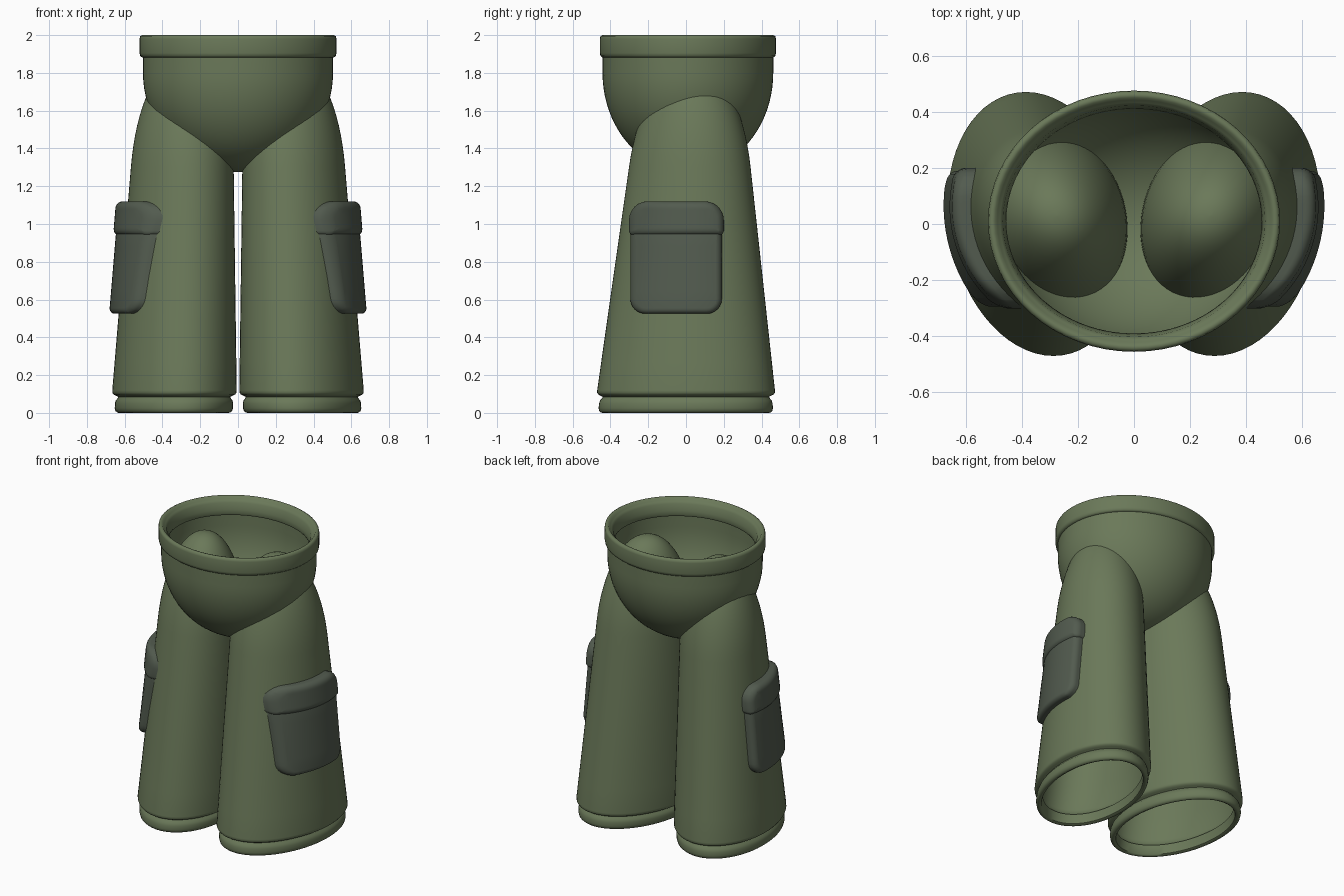
import bpy, bmesh, math
from math import cos, sin, pi, sqrt

old = bpy.data.objects.get("Cube")
if old:
    bpy.data.objects.remove(old, do_unlink=True)


def material(name, rgb):
    m = bpy.data.materials.new(name)
    m.use_nodes = True
    m.diffuse_color = (*rgb, 1)
    bsdf = m.node_tree.nodes["Principled BSDF"]
    bsdf.inputs["Base Color"].default_value = (*rgb, 1)
    bsdf.inputs["Roughness"].default_value = 0.8
    return m


GREEN = material("olive green cloth", (0.145, 0.19, 0.1))
DARK = material("dark grey green cloth", (0.085, 0.105, 0.078))
SIDES = 64


def finish(name, bm, mat, angle=50):
    bmesh.ops.recalc_face_normals(bm, faces=bm.faces)
    me = bpy.data.meshes.new(name)
    bm.to_mesh(me)
    bm.free()
    ob = bpy.data.objects.new(name, me)
    bpy.context.collection.objects.link(ob)
    me.materials.append(mat)
    bpy.ops.object.select_all(action="DESELECT")
    ob.select_set(True)
    bpy.context.view_layer.objects.active = ob
    bpy.ops.object.shade_smooth_by_angle(angle=math.radians(angle))
    return ob


def ellipse(cx, cy, z, a, b, shear=0.0):
    ts = [2 * pi * i / SIDES for i in range(SIDES)]
    return [(cx + a * cos(t) + shear * b * sin(t), cy + b * sin(t), z) for t in ts]


def loft(name, rings, mat, closed=False):
    """Skin a stack of rings; cap both ends, or join the last to the first."""
    bm = bmesh.new()
    loops = [[bm.verts.new(p) for p in ring] for ring in rings]
    pairs = list(zip(loops, loops[1:]))
    if closed:
        pairs.append((loops[-1], loops[0]))
    for lo, hi in pairs:
        for i in range(SIDES):
            j = (i + 1) % SIDES
            bm.faces.new((lo[i], lo[j], hi[j], hi[i]))
    if not closed:
        bm.faces.new(loops[0])
        bm.faces.new(loops[-1])
    return finish(name, bm, mat)


# Hip bowl: outer shell down to the crotch and back up on the inside
def bowl_ring(angle, inset):
    k = cos(angle)
    return ellipse(0, 0.01, 1.8 - (0.525 - inset) * sin(angle),
                   (0.503 - inset) * k, (0.452 - inset) * k)


STEPS = 20
angles = [i / STEPS * pi / 2 * 0.995 for i in range(STEPS + 1)]
outer = [ellipse(0, 0.01, 1.89, 0.503, 0.452)] + [bowl_ring(a, 0) for a in angles]
inner = [bowl_ring(a, 0.02) for a in angles] 
inner = [ellipse(0, 0.01, 1.89, 0.483, 0.432)] + inner

bm_rings = inner[::-1] + outer
loft("hip_bowl", bm_rings, GREEN)

# Waistband: rounded hoop whose inner lip overhangs the bowl
band = [(0.49, 1.882), (0.508, 1.882), (0.518, 1.89), (0.521, 1.905), (0.521, 1.98),
        (0.518, 1.994), (0.508, 2.0), (0.496, 1.998), (0.488, 1.985), (0.478, 1.978),
        (0.468, 1.965), (0.46, 1.92), (0.456, 1.895), (0.462, 1.882)]
loft("waistband", [ellipse(0, 0.01, z, r, r - 0.055) for r, z in band], GREEN, closed=True)

# Trouser legs: sheared elliptical tube, tapering into a rounded top
SHEAR, KNEE, DOME = 0.105, 1.3, 0.58


def leg_size(z):
    t = (z - 0.1) / 1.2
    a, b, cx, cy = 0.327 - 0.057 * t, 0.473 - 0.151 * t, 0.337 - 0.042 * t, 0.02 * t
    if z > KNEE:
        f = max(0.0, 1 - ((z - KNEE) / DOME) ** 2.2) ** (1 / 2.2)
        a, b = a * f, b * f
    return a, b, cx, cy


def leg_ring(z, offset=0.0):
    a, b, cx, cy = leg_size(z)
    return ellipse(cx, cy, z, max(a + offset, 0.003), max(b + offset, 0.003), SHEAR)


def leg_x(y, z):
    a, b, cx, cy = leg_size(z)
    s = (y - cy) / b
    return cx + a * sqrt(max(0.0, 1 - s * s)) + SHEAR * b * s


heights = [0.12 + (KNEE - 0.12) * i / 8 for i in range(9)]
heights += [KNEE + DOME * sin(pi / 2 * i / 16) for i in range(1, 17)]
hem = [(0.085, -0.035), (0.075, -0.03), (0.066, -0.023), (0.05, -0.02), (0.025, -0.021),
       (0.01, -0.026), (0.002, -0.036), (0.0, -0.045), (0.008, -0.058), (0.07, -0.06),
       (0.08, -0.04)]
edge = [(0.108, -0.001), (0.098, -0.008), (0.092, -0.02)]
leg_rings = [leg_ring(z) for z in reversed(heights)]
leg_rings += [leg_ring(z, d) for z, d in edge + hem]
leg_rings += [leg_ring(z, -0.025) for z in heights if z < 1.8]


# Pockets: rounded slabs curved onto the outside of each leg
def slab(name, y0, y1, z0, z1, r_low, r_high, depth, soft):
    bm = bmesh.new()
    pts = []
    corners = [(y1, z0, r_low, -1, 1), (y1, z1, r_high, 1, 1),
               (y0, z1, r_high, 1, -1), (y0, z0, r_low, -1, -1)]
    for k, (y, z, r, sz, sy) in enumerate(corners):
        for i in range(7):
            t = pi / 2 * (k - 1 + i / 6)
            pts.append((0, y - sy * r + r * cos(t), z - sz * r + r * sin(t)))
    base = bm.faces.new([bm.verts.new(p) for p in pts])
    ext = bmesh.ops.extrude_face_region(bm, geom=[base])["geom"]
    bmesh.ops.translate(bm, vec=(depth, 0, 0),
                        verts=[g for g in ext if isinstance(g, bmesh.types.BMVert)])
    for v in bm.verts:
        if v.co.x < depth / 2:
            v.co.x = -0.03
    rim = [e for e in bm.edges if all(v.co.x > depth / 2 for v in e.verts)]
    bmesh.ops.bevel(bm, geom=rim, offset=soft, segments=5, profile=0.5, affect="EDGES")
    # cut into strips so the slab can bend round the leg
    for axis, lo, hi, n in ((1, y0, y1, 16), (2, z0, z1, 4)):
        for i in range(1, n):
            co, no = [0, 0, 0], [0, 0, 0]
            co[axis], no[axis] = lo + (hi - lo) * i / n, 1
            bmesh.ops.bisect_plane(bm, geom=bm.verts[:] + bm.edges[:] + bm.faces[:],
                                   plane_co=co, plane_no=no)
    for v in bm.verts:
        v.co.x += leg_x(v.co.y, v.co.z)
    return finish(name, bm, DARK, 60)


def mirrored(ob, name):
    bm = bmesh.new()
    bm.from_mesh(ob.data)
    for v in bm.verts:
        v.co.x *= -1
    return finish(name, bm, ob.data.materials[0], 60)


for part in (loft("left_leg", leg_rings, GREEN),
             slab("left_pocket", -0.295, 0.19, 0.525, 1.0, 0.08, 0.02, 0.05, 0.03),
             slab("left_pocket_flap", -0.302, 0.2, 0.94, 1.12, 0.025, 0.1, 0.064, 0.035)):
    mirrored(part, part.name.replace("left", "right"))
